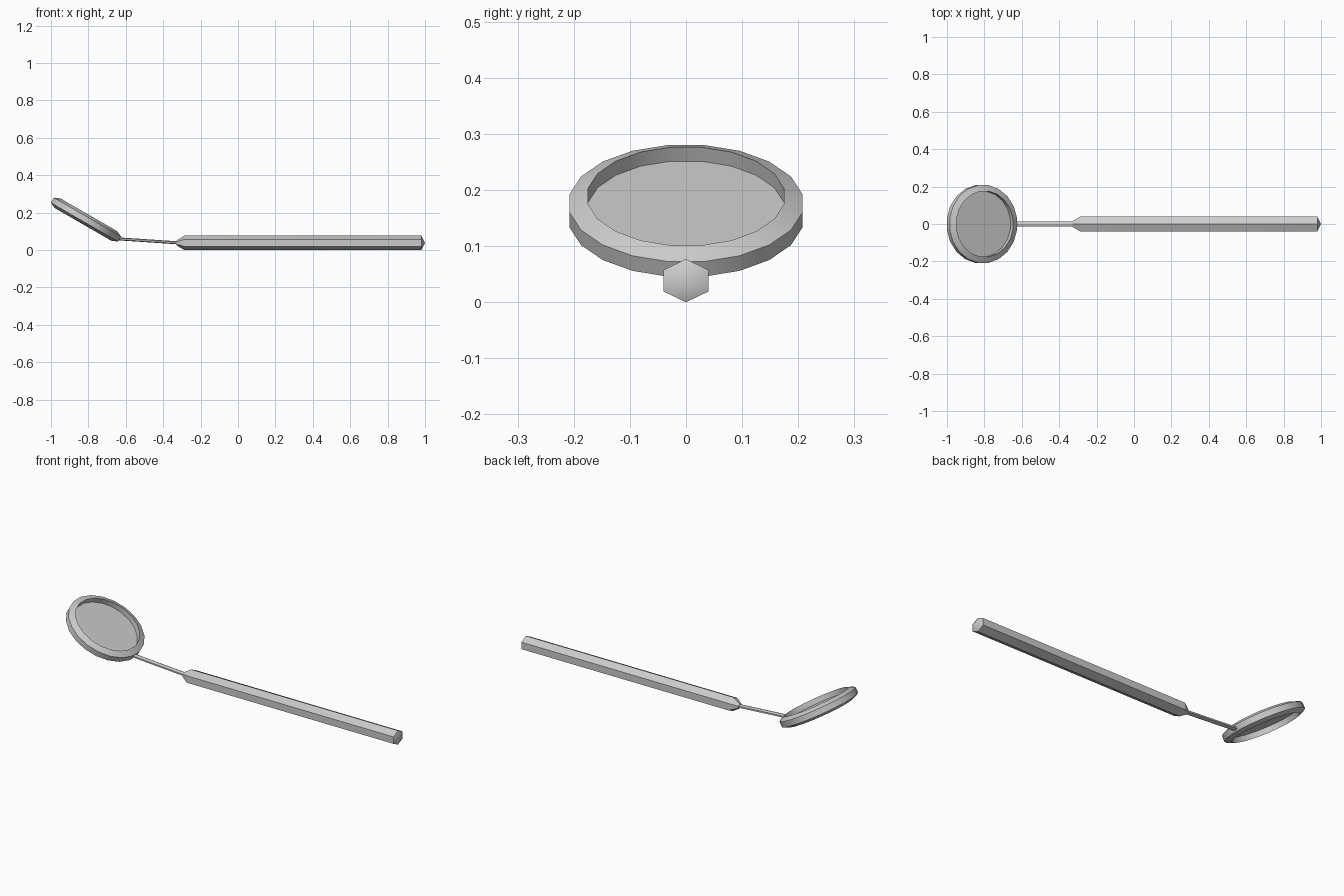
import bpy, bmesh
from math import sin, cos, pi, radians

if "Cube" in bpy.data.objects:
    bpy.data.objects.remove(bpy.data.objects["Cube"])


def finish(name, bm):
    bmesh.ops.recalc_face_normals(bm, faces=bm.faces)
    mesh = bpy.data.meshes.new(name)
    bm.to_mesh(mesh)
    bm.free()
    ob = bpy.data.objects.new(name, mesh)
    bpy.context.collection.objects.link(ob)
    bpy.ops.object.select_all(action='DESELECT')
    bpy.context.view_layer.objects.active = ob
    ob.select_set(True)
    bpy.ops.object.shade_smooth_by_angle(angle=radians(30))
    return ob


def bridge(bm, a, b):
    for i in range(len(a)):
        j = (i + 1) % len(a)
        bm.faces.new((a[i], a[j], b[j], b[i]))


def hex_bar(name, sections, tip_x=None):
    """Loft six-sided sections (x, z centre, half width, half height) along x."""
    bm = bmesh.new()
    rings = [[bm.verts.new((x, w / cos(pi / 6) * sin(k * pi / 3), z + h * cos(k * pi / 3)))
              for k in range(6)] for x, z, w, h in sections]
    for a, b in zip(rings, rings[1:]):
        bridge(bm, a, b)
    bm.faces.new(rings[0])
    if tip_x is None:
        bm.faces.new(rings[-1])
    else:
        tip = bm.verts.new((tip_x, 0, sections[-1][1]))
        for k in range(6):
            bm.faces.new((rings[-1][k], rings[-1][(k + 1) % 6], tip))
    return finish(name, bm)


# Hexagonal handle with tapered neck end and shallow pointed butt
hex_bar("handle", [(-0.33, 0.0385, 0.015, 0.012),
                   (-0.287, 0.0385, 0.04, 0.0385),
                   (0.98, 0.0385, 0.04, 0.0385)], tip_x=1.0)

# Thin stem running up to the mirror rim
hex_bar("stem", [(-0.315, 0.0385, 0.013, 0.008),
                 (-0.645, 0.0605, 0.013, 0.008)])

# Tilted mirror frame: bevelled ring section revolved in 20 sides
SIDES = 20


def ring(bm, r, z):
    return [bm.verts.new((r * cos((k + 0.5) * 2 * pi / SIDES),
                          r * sin((k + 0.5) * 2 * pi / SIDES), z)) for k in range(SIDES)]


def tilt(ob):
    ob.location = (-0.813, 0, 0.163)
    ob.rotation_euler = (0, radians(30), 0)


profile = [(0.177, 0.03), (0.21, 0.0155), (0.21, -0.0155), (0.177, -0.03)]
bm = bmesh.new()
loops = [ring(bm, r, z) for r, z in profile]
for i in range(4):
    bridge(bm, loops[i], loops[(i + 1) % 4])
tilt(finish("mirror_frame", bm))

# Mirror glass set midway in the frame, seen from both sides
bm = bmesh.new()
top, bottom = ring(bm, 0.178, 0.001), ring(bm, 0.178, -0.001)
bm.faces.new(top)
bm.faces.new(bottom)
bridge(bm, top, bottom)
tilt(finish("mirror_glass", bm))
